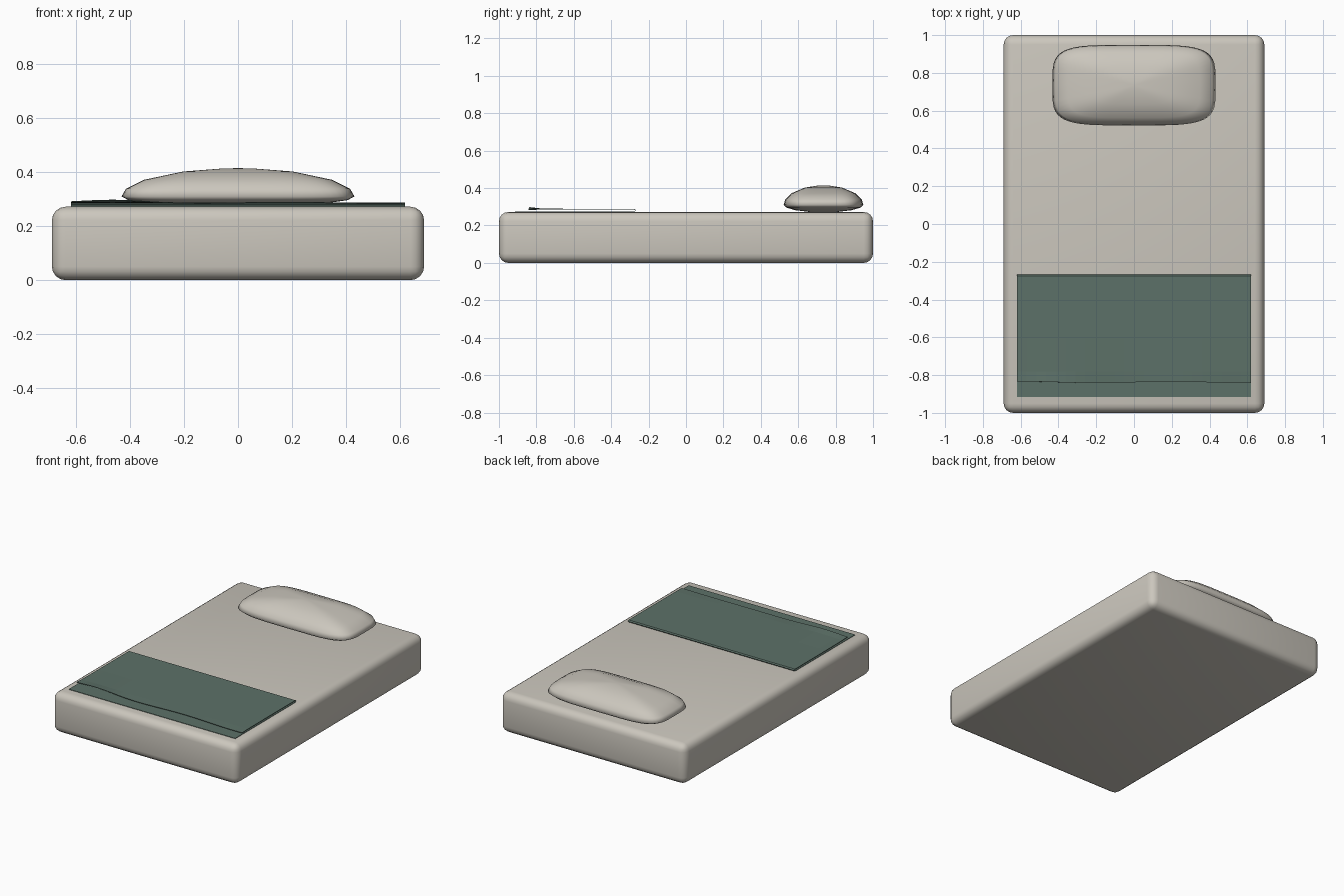
import bpy, bmesh, math

if "Cube" in bpy.data.objects:
    bpy.data.objects.remove(bpy.data.objects["Cube"])


def material(name, color):
    m = bpy.data.materials.new(name)
    m.diffuse_color = (*color, 1)
    m.use_nodes = True
    m.node_tree.nodes["Principled BSDF"].inputs["Base Color"].default_value = m.diffuse_color
    return m


cream = material("warm cream", (0.60, 0.57, 0.51))
green = material("dull green", (0.108, 0.165, 0.138))


def add_object(name, bm, mat):
    bmesh.ops.recalc_face_normals(bm, faces=bm.faces)
    me = bpy.data.meshes.new(name)
    bm.to_mesh(me)
    bm.free()
    me.materials.append(mat)
    ob = bpy.data.objects.new(name, me)
    bpy.context.collection.objects.link(ob)
    return ob


# mattress: rounded box
bm = bmesh.new()
bmesh.ops.create_cube(bm, size=1)
for v in bm.verts:
    v.co = (v.co.x * 1.38, v.co.y * 2.0, (v.co.z + 0.5) * 0.272)
bmesh.ops.bevel(bm, geom=bm.edges[:], offset=0.05, segments=4, profile=0.5, affect='EDGES')
for f in bm.faces:
    f.smooth = True
add_object("mattress", bm, cream)

# pillow: superellipse rings, domed above and flatter below
bm = bmesh.new()
N = 48


def signed_pow(a, p):
    return math.copysign(abs(a) ** p, a)


def pillow_ring(angle):
    s, c = math.sin(angle), math.cos(angle)
    z = 0.31 + c * (0.105 if c > 0 else 0.04)
    ring = []
    for i in range(N):
        t = 2 * math.pi * i / N
        ring.append(bm.verts.new((0.432 * s * signed_pow(math.cos(t), 0.45),
                                  0.735 + 0.213 * s * signed_pow(math.sin(t), 0.45), z)))
    return ring


rings = [pillow_ring(math.radians(a)) for a in (7, 28, 54, 74, 90, 110, 135, 160)]
for a, b in zip(rings, rings[1:]):
    for i in range(N):
        j = (i + 1) % N
        bm.faces.new((a[i], a[j], b[j], b[i]))
top = bm.verts.new((0, 0.735, 0.415))
for i in range(N):
    bm.faces.new((top, rings[0][i], rings[0][(i + 1) % N]))
bm.faces.new(rings[-1])
for f in bm.faces:
    f.smooth = True
add_object("pillow", bm, cream)

# blanket: one sheet folded double, with a slightly wavy loose edge
bm = bmesh.new()
profile = [(-0.915, 0.275), (-0.6, 0.275), (-0.275, 0.275), (-0.27, 0.281),
           (-0.275, 0.287), (-0.6, 0.287), (-0.78, 0.287), (-0.838, 0.286)]
COLS = 24
rows = []
for k, (y, z) in enumerate(profile):
    row = []
    for i in range(COLS + 1):
        x = -0.62 + 1.24 * i / COLS
        lift = math.exp(-((x + 0.45) / 0.17) ** 2) * 0.009 + 0.002 * math.sin(9 * x)
        w = {6: 0.3, 7: 1.0}.get(k, 0)
        wave = 0.004 * math.sin(8 * x) if k == 7 else 0
        row.append(bm.verts.new((x, y + wave, z + lift * w)))
    rows.append(row)
for a, b in zip(rows, rows[1:]):
    for i in range(COLS):
        bm.faces.new((a[i], a[i + 1], b[i + 1], b[i]))
blanket = add_object("folded_blanket", bm, green)
solid = blanket.modifiers.new("thickness", 'SOLIDIFY')
solid.thickness = 0.003
solid.offset = 0
